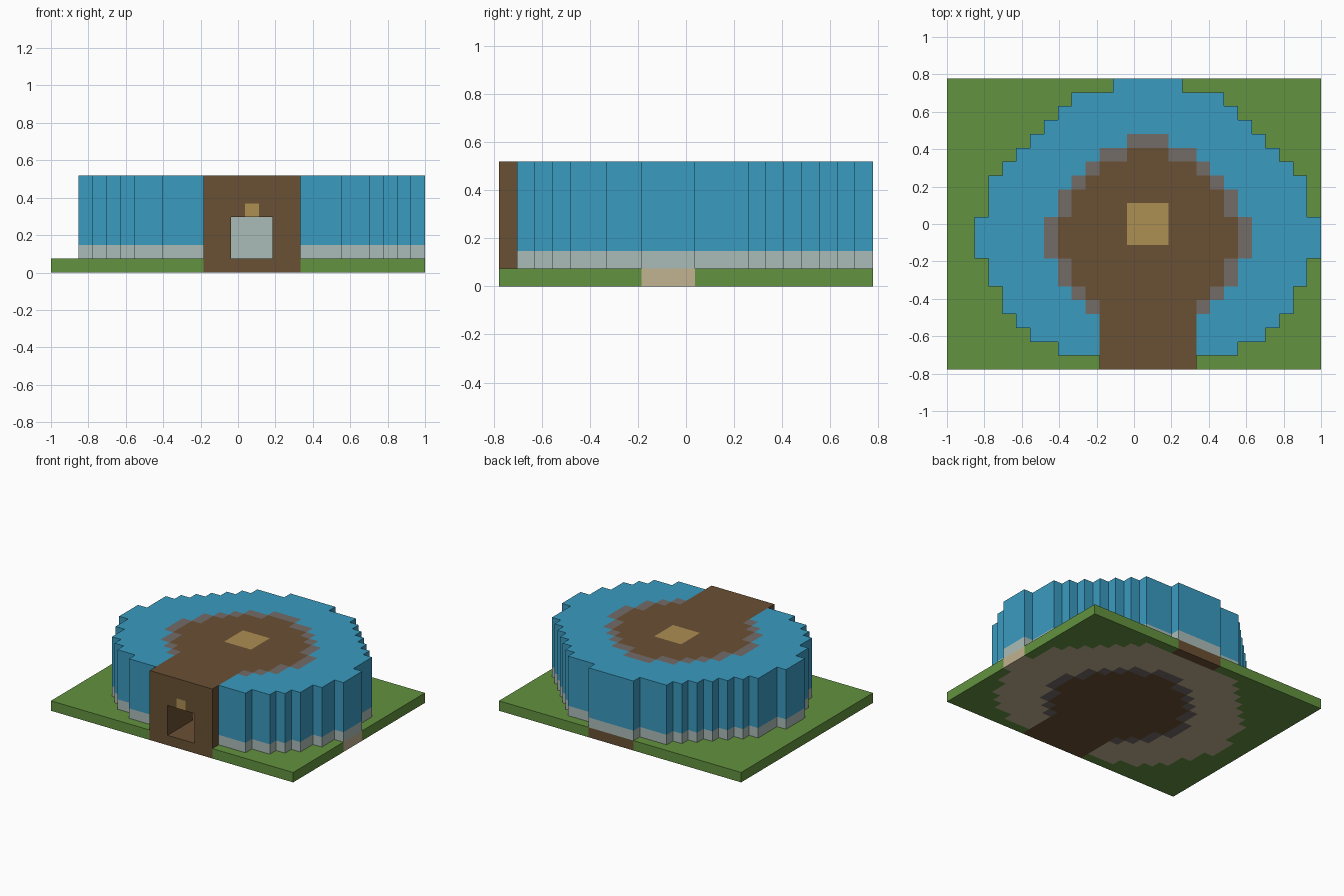
import bpy
import bmesh
from mathutils import Vector

cube = bpy.data.objects.get("Cube")
if cube:
    bpy.data.objects.remove(cube, do_unlink=True)

# Block grid: everything is made of equal cubes
NX, NY, NZ = 27, 21, 7
U = 2 / NX
MIRROR = 29  # left edge + right edge of every round row

# Left edge of each row of the round plans, from front to back
POOL_ROWS = dict(enumerate(
    [8, 6, 5, 4, 4, 3, 3, 2, 2, 2, 3, 3, 3, 4, 5, 6, 7, 8, 9, 12], start=1))
ROOM_ROWS = dict(enumerate(
    [10, 9, 8, 8, 7, 7, 7, 8, 8, 9, 10, 11, 13], start=4))

COLOURS = {
    "grass green": "62923F",
    "water blue": "3A9BC0",
    "wood brown": "6A5034",
    "stone grey": "736C69",
    "lamp gold": "AE8E52",
    "pale glass": "ABBCB8",
    "sand": "C1B390",
}


def make_material(name, code):
    srgb = [int(code[n:n + 2], 16) / 255 for n in (0, 2, 4)]
    rgba = [((c + 0.055) / 1.055) ** 2.4 for c in srgb] + [1]
    mat = bpy.data.materials.new(name)
    mat.use_nodes = True
    mat.diffuse_color = rgba
    shader = mat.node_tree.nodes["Principled BSDF"]
    shader.inputs["Base Color"].default_value = rgba
    shader.inputs["Roughness"].default_value = 0.9
    return mat


MATS = {name: make_material(name, code) for name, code in COLOURS.items()}


def in_rows(rows, i, j):
    return j in rows and rows[j] <= i < MIRROR - rows[j]


def in_corridor(i, j):
    return 11 <= i < 18 and j < 4


def in_room(i, j):
    return in_rows(ROOM_ROWS, i, j) or in_corridor(i, j)


def in_room_core(i, j):
    return in_rows(ROOM_ROWS, i, j) and all(
        in_room(i + a, j + b) for a, b in ((1, 0), (-1, 0), (0, 1), (0, -1)))


def part_at(i, j, k):
    """Part name and colour of one block, or None where it is open."""
    if not (0 <= i < NX and 0 <= j < NY and 0 <= k < NZ):
        return None
    middle = 13 <= i < 16
    # Entrance passage with a lamp over the opening
    if in_corridor(i, j):
        if middle and 1 <= k <= 3:
            return None
        if (i, j, k) == (14, 0, 4):
            return "entrance_lamp", "lamp gold"
        return "entrance_passage", "wood brown"
    # Round room: floor, open space, roof and ceiling lamp
    if in_room_core(i, j):
        if k == 0:
            return "room_floor", "wood brown"
        if k < NZ - 1:
            return None
        if middle and 9 <= j <= 11:
            return "roof_lamp", "lamp gold"
        return "room_roof", "wood brown"
    # Glass wall between stone rings
    if in_room(i, j):
        if k == 0:
            return "lower_stone_ring", "stone grey"
        if k == NZ - 1:
            return "upper_stone_ring", "stone grey"
        return "glass_wall", "pale glass"
    # Pool around the room
    if in_rows(POOL_ROWS, i, j):
        if k == 0:
            if j == NY - 1:
                return "back_sill", "wood brown"
            return "pool_bed", "sand"
        if k == 1:
            return "pool_base_band", "pale glass"
        return "pool_water", "water blue"
    # Lawn
    if k == 0:
        return "lawn", "grass green"
    return None


def add_block_face(bm, cell, axis, sign):
    """Add one outward square of a block."""
    a, b = (axis + 1) % 3, (axis + 2) % 3
    corners = []
    for da, db in ((0, 0), (1, 0), (1, 1), (0, 1)):
        p = list(cell)
        p[a] += da
        p[b] += db
        p[axis] += sign > 0
        corners.append(bm.verts.new(
            ((p[0] - NX / 2) * U, (p[1] - NY / 2) * U, p[2] * U)))
    bm.faces.new(corners if sign > 0 else corners[::-1])


# Collect the exposed block faces of each part
parts = {}
for i in range(NX):
    for j in range(NY):
        for k in range(NZ):
            found = part_at(i, j, k)
            if not found:
                continue
            for axis in range(3):
                for sign in (-1, 1):
                    step = Vector((0, 0, 0))
                    step[axis] = sign
                    near = (i + int(step.x), j + int(step.y), k + int(step.z))
                    if part_at(*near) is None:
                        bm = parts.setdefault(found, bmesh.new())if found not in parts else parts[found]
                        add_block_face(bm, (i, j, k), axis, sign)

# Join the squares into large flat faces and make the objects
for (name, colour), bm in parts.items():
    bmesh.ops.remove_doubles(bm, verts=bm.verts, dist=U / 100)
    bmesh.ops.dissolve_limit(bm, angle_limit=0.01,
                             verts=bm.verts, edges=bm.edges)
    mesh = bpy.data.meshes.new(name)
    bm.to_mesh(mesh)
    bm.free()
    mesh.materials.append(MATS[colour])
    bpy.context.collection.objects.link(bpy.data.objects.new(name, mesh))
